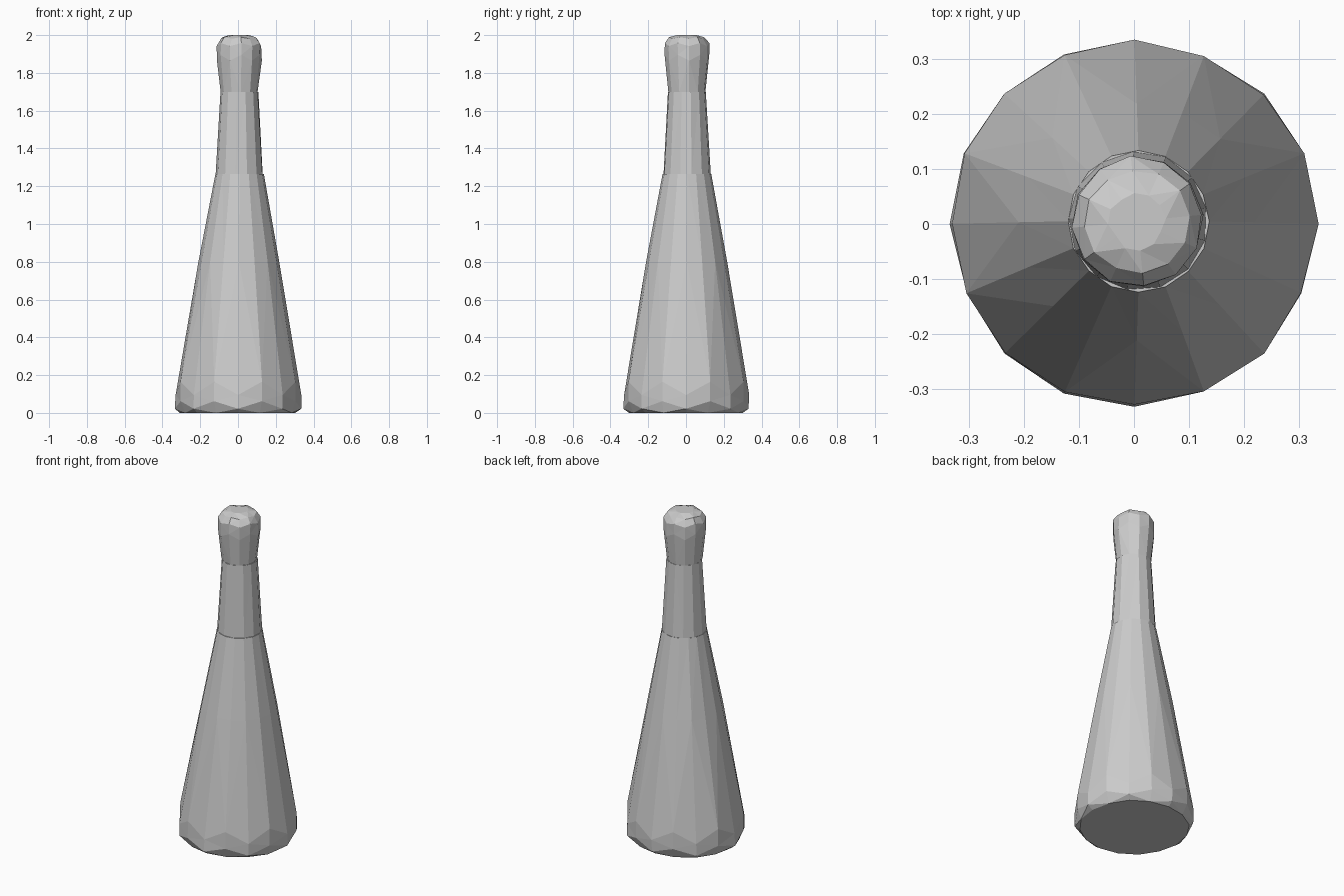
import bpy, bmesh, math, random
from mathutils import Vector

cube = bpy.data.objects.get("Cube")
if cube:
    bpy.data.objects.remove(cube, do_unlink=True)

random.seed(4)

grey = bpy.data.materials.new("plain grey")
grey.use_nodes = True
grey.diffuse_color = (0.6, 0.6, 0.6, 1)
grey.node_tree.nodes["Principled BSDF"].inputs["Base Color"].default_value = (0.6, 0.6, 0.6, 1)


def faceted_lathe(name, profile, sides, centre, turn=0.0):
    """Turn (radius, height, radial wobble, height wobble) rings into a capped solid."""
    bm = bmesh.new()
    rings = []
    for radius, z, wobble_r, wobble_z in profile:
        # the axis leans slightly from the base centre to the part centre
        lean = min(z / 1.27, 1.0)
        ring = []
        for i in range(sides):
            a = math.tau * i / sides + turn
            r = radius + random.uniform(-wobble_r, wobble_r)
            # alternate vertices rise and fall for a hand-cut zigzag
            h = z + wobble_z * (1 if i % 2 else -1)
            ring.append(bm.verts.new(Vector((r * math.cos(a) + centre[0] * lean,
                                             r * math.sin(a) + centre[1] * lean, h))))
        rings.append(ring)
    for low, high in zip(rings, rings[1:]):
        for i in range(sides):
            j = (i + 1) % sides
            bm.faces.new((low[i], low[j], high[j], high[i]))
    bm.faces.new(rings[0][::-1])
    bm.faces.new(rings[-1])
    bmesh.ops.triangulate(bm, faces=[f for f in bm.faces if len(f.verts) == 4])
    bmesh.ops.recalc_face_normals(bm, faces=bm.faces)
    mesh = bpy.data.meshes.new(name)
    bm.to_mesh(mesh)
    bm.free()
    mesh.materials.append(grey)
    obj = bpy.data.objects.new(name, mesh)
    bpy.context.collection.objects.link(obj)
    return obj


# Wide tapering body with a chipped bottom edge
faceted_lathe("bottle_body", [
    (0.305, 0.0, 0.005, 0), (0.332, 0.042, 0.004, 0.02), (0.331, 0.13, 0.004, 0.035),
    (0.215, 0.8, 0.002, 0), (0.128, 1.266, 0.001, 0)], 16, (0.008, 0.005))

# Narrow neck
faceted_lathe("bottle_neck", [
    (0.126, 1.266, 0.001, 0), (0.101, 1.7, 0.001, 0)], 13, (0.008, 0.005), 0.2)

# Rounded stopper
faceted_lathe("bottle_stopper", [
    (0.099, 1.7, 0.001, 0), (0.119, 1.88, 0.002, 0.015), (0.118, 1.95, 0.002, 0.008),
    (0.094, 1.985, 0.003, 0.004), (0.05, 2.0, 0.004, 0)], 12, (0.006, 0.005), 0.1)
